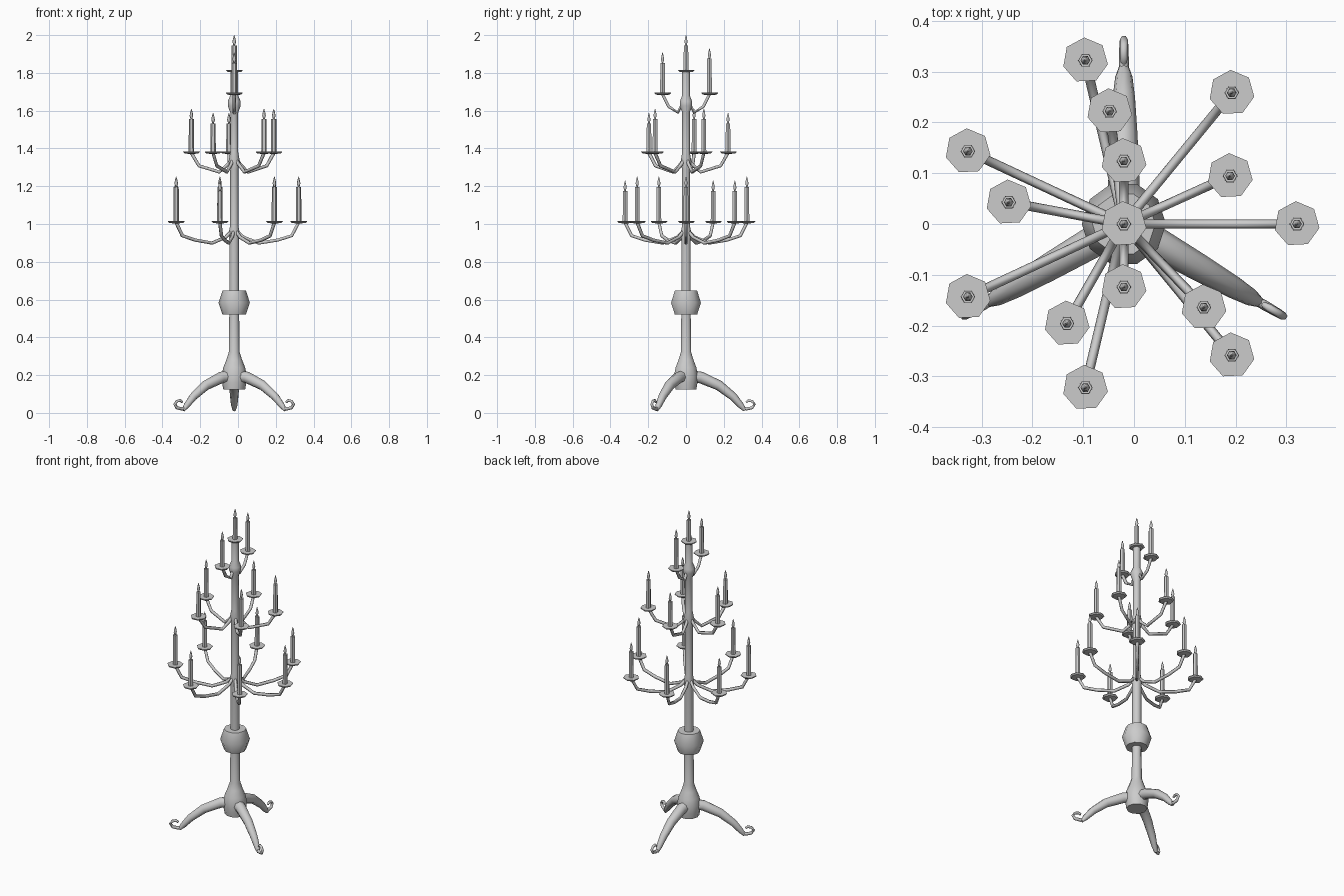
import bpy, bmesh, math
from mathutils import Matrix, Vector

if "Cube" in bpy.data.objects:
    bpy.data.objects.remove(bpy.data.objects["Cube"])

CX = -0.02   # stem axis
SY = 0.97    # branches are slightly shallower than wide
metal = bpy.data.materials.new("grey_metal")
metal.diffuse_color = (0.6, 0.6, 0.6, 1)
metal.use_nodes = True
metal.node_tree.nodes["Principled BSDF"].inputs["Base Color"].default_value = metal.diffuse_color


def finish(name, bm, angle):
    bmesh.ops.recalc_face_normals(bm, faces=bm.faces)
    me = bpy.data.meshes.new(name)
    bm.to_mesh(me)
    bm.free()
    ob = bpy.data.objects.new(name, me)
    bpy.context.collection.objects.link(ob)
    me.materials.append(metal)
    bpy.ops.object.select_all(action='DESELECT')
    ob.select_set(True)
    bpy.context.view_layer.objects.active = ob
    bpy.ops.object.shade_smooth_by_angle(angle=math.radians(angle))
    return ob


def skin(bm, rings):
    # bridge consecutive rings and cap both ends
    loops = [[bm.verts.new(p) for p in ring] for ring in rings]
    n = len(loops[0])
    for a, b in zip(loops, loops[1:]):
        for i in range(n):
            j = (i + 1) % n
            bm.faces.new((a[i], a[j], b[j], b[i]))
    bm.faces.new(loops[0][::-1])
    bm.faces.new(loops[-1])


def lathe(name, profile, sides, centre=(CX, 0), start=0, angle=60):
    bm = bmesh.new()
    skin(bm, [[(centre[0] + r * math.cos(start + math.tau * i / sides),
                centre[1] + r * math.sin(start + math.tau * i / sides), z)
               for i in range(sides)] for r, z in profile])
    return finish(name, bm, angle)


def sweep(name, path, heading, sides, sy=1.0):
    # path of (distance, height, thickness) in a vertical plane through the stem
    bm = bmesh.new()
    pts = [Vector((d, 0, z)) for d, z, _ in path]
    side = Vector((0, 1, 0))
    rings = []
    for i, p in enumerate(pts):
        t = (pts[min(i + 1, len(pts) - 1)] - pts[max(i - 1, 0)]).normalized()
        up = t.cross(side)
        rings.append([p + path[i][2] * (side * math.cos(math.tau * k / sides)
                                        + up * math.sin(math.tau * k / sides))
                      for k in range(sides)])
    skin(bm, rings)
    bm.transform(Matrix.Translation((CX, 0, 0)) @ Matrix.Diagonal((1, sy, 1, 1))
                 @ Matrix.Rotation(heading, 4, 'Z'))
    return finish(name, bm, 65)


def candle(x, y, z, height):
    # z is the top of the drip plate
    lathe("drip_plate", [(0.014, z - 0.013), (0.038, z - 0.01), (0.045, z - 0.003),
                         (0.045, z)], 7, (x, y), math.radians(-10), 40)
    top = z + height
    lathe("candle", [(0.0145, z - 0.002), (0.0135, top)], 6, (x, y), 0, 30)
    lathe("flame", [(0.004, top), (0.0095, top + 0.018), (0.007, top + 0.034),
                    (0.001, top + 0.055)], 6, (x, y), 0, 65)


# Central stem with bell base and arm collars
lathe("stem", [(0.058, 0.125), (0.064, 0.16), (0.066, 0.2), (0.058, 0.24),
               (0.042, 0.28), (0.029, 0.32), (0.026, 0.53), (0.026, 0.92),
               (0.03, 0.95), (0.022, 0.99), (0.022, 1.29), (0.03, 1.33),
               (0.021, 1.38), (0.021, 1.59), (0.034, 1.625), (0.034, 1.65),
               (0.021, 1.68), (0.021, 1.81)], 10)
lathe("knob", [(0.062, 0.52), (0.083, 0.583), (0.062, 0.647)], 10, angle=50)

# Three legs with open scrolled feet
for k in range(3):
    a = math.radians(90 + 120 * k)
    sweep("leg", [(0.02, 0.195, 0.032), (0.08, 0.187, 0.031), (0.175, 0.145, 0.027),
                  (0.25, 0.086, 0.022), (0.29, 0.04, 0.017), (0.312, 0.014, 0.009)], a, 8)
    sweep("foot_scroll", [(0.29, 0.03, 0.009), (0.32, 0.021, 0.01), (0.35, 0.027, 0.009),
                          (0.363, 0.046, 0.008), (0.35, 0.062, 0.008),
                          (0.33, 0.066, 0.008), (0.318, 0.056, 0.006)], a, 6)

# Tiers: arm count, first angle, plate height, candle height, arm path
tiers = [
    (7, 0, 1.016, 0.18, [(0.012, 0.965), (0.05, 0.93), (0.13, 0.899), (0.23, 0.915),
                         (0.305, 0.938), (0.341, 1.008)]),
    (5, 25, 1.384, 0.171, [(0.012, 1.345), (0.035, 1.315), (0.08, 1.275), (0.19, 1.308),
                           (0.231, 1.376)]),
    (2, 90, 1.695, 0.18, [(0.012, 1.65), (0.045, 1.59), (0.095, 1.622), (0.128, 1.687)]),
]
for count, first, plate, tall, path in tiers:
    for k in range(count):
        a = math.radians(first + 360 * k / count)
        sweep("arm", [(d, z, 0.0095) for d, z in path], a, 6, SY)
        r = path[-1][0]
        candle(CX + r * math.cos(a), SY * r * math.sin(a), plate, tall - 0.022 * (k % 2))

# Top candle on the stem
candle(CX, 0, 1.816, 0.129)
